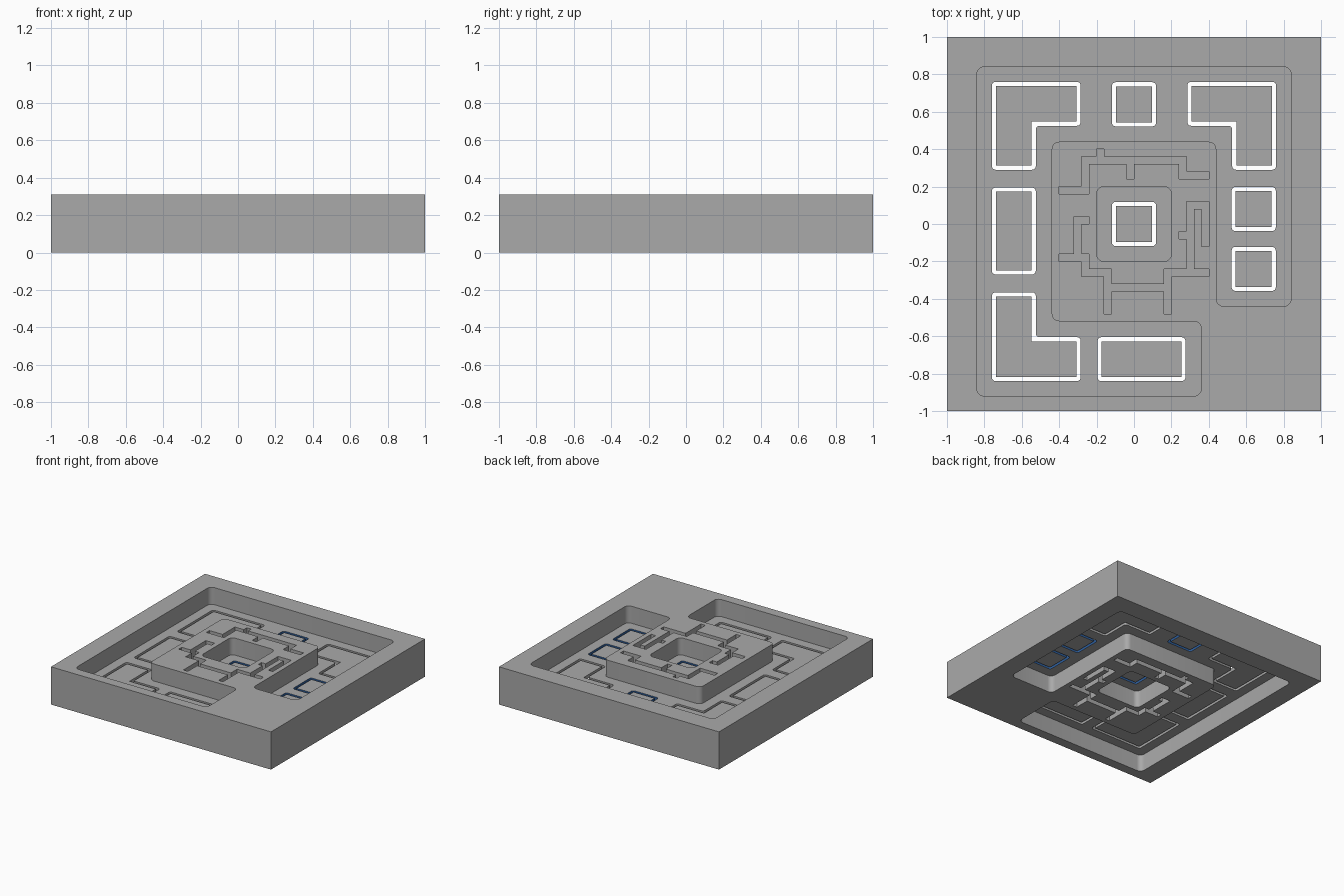
import bpy
import bmesh
from math import sin, cos, pi
from mathutils import Vector

cube = bpy.data.objects.get("Cube")
if cube:
    bpy.data.objects.remove(cube, do_unlink=True)

UNIT = 0.04      # layout grid step
HEIGHT = 0.31
FLOOR = 0.03     # floor plate thickness
GAP = 0.022      # width of the slots


def make_material(name, rgb):
    mat = bpy.data.materials.new(name)
    mat.use_nodes = True
    colour = (*rgb, 1)
    mat.diffuse_color = colour
    mat.node_tree.nodes["Principled BSDF"].inputs["Base Color"].default_value = colour
    return mat


grey = make_material("matte grey", (0.4, 0.4, 0.4))
blue = make_material("deep blue", (0.03, 0.12, 0.35))


def outline(steps, scale=UNIT):
    """Right-angled loop from alternating x and y values, counter-clockwise."""
    xs, ys = steps[::2], steps[1::2]
    pts = []
    for i, y in enumerate(ys):
        pts.append(Vector((xs[i], y)) * scale)
        pts.append(Vector((xs[(i + 1) % len(xs)], y)) * scale)
    area = sum(a.cross(b) for a, b in zip(pts, pts[1:] + pts[:1]))
    return pts if area > 0 else pts[::-1]


def directions(pts, i):
    """Unit vectors from a corner to the previous and next corners."""
    p = pts[i]
    return (pts[i - 1] - p).normalized(), (pts[(i + 1) % len(pts)] - p).normalized()


def inset(pts, d):
    result = []
    for i, p in enumerate(pts):
        a, b = directions(pts, i)
        n = Vector((a.y, -a.x)) + Vector((-b.y, b.x))
        result.append(p + n * d)
    return result


def rounded(pts, r, segments=6):
    result = []
    for i, p in enumerate(pts):
        a, b = directions(pts, i)
        for k in range(segments + 1):
            t = k * pi / 2 / segments
            result.append(p + r * (a + b) - r * (b * cos(t) + a * sin(t)))
    return result


def prism(name, loops, z, thickness):
    """Extruded plate; nested loops alternate between solid and hole."""
    curve = bpy.data.curves.new(name, "CURVE")
    curve.dimensions = "2D"
    curve.fill_mode = "BOTH"
    curve.extrude = thickness / 2
    for loop in loops:
        spline = curve.splines.new("POLY")
        spline.points.add(len(loop) - 1)
        for point, co in zip(spline.points, loop):
            point.co = (co.x, co.y, 0, 1)
        spline.use_cyclic_u = True
    temp = bpy.data.objects.new(name + " outline", curve)
    bpy.context.collection.objects.link(temp)
    bpy.context.view_layer.update()
    mesh = bpy.data.meshes.new_from_object(
        temp.evaluated_get(bpy.context.evaluated_depsgraph_get()))
    bpy.data.objects.remove(temp, do_unlink=True)
    bm = bmesh.new()
    bm.from_mesh(mesh)
    bmesh.ops.remove_doubles(bm, verts=bm.verts, dist=1e-5)
    bmesh.ops.recalc_face_normals(bm, faces=bm.faces)
    bmesh.ops.translate(bm, verts=bm.verts, vec=(0, 0, z))
    bm.to_mesh(mesh)
    bm.free()
    mesh.materials.clear()
    mesh.materials.append(grey)
    mesh.materials.append(blue)
    for poly in mesh.polygons:
        poly.material_index = 0
    obj = bpy.data.objects.new(name, mesh)
    bpy.context.collection.objects.link(obj)
    bpy.ops.object.select_all(action="DESELECT")
    obj.select_set(True)
    bpy.context.view_layer.objects.active = obj
    bpy.ops.object.shade_smooth_by_angle()
    return obj


# Block with a winding channel, a centre pocket and two maze grooves
channel = outline([-21, 21, 21, -11, 11, 11, -11, -13, 9, -23])
pocket = outline([-5, -5, 5, 5])
back_groove = outline([-10, 5, -7, 9, -5, 10, -4, 9, 7, 7, 10, 6, 6, 8, 0, 6,
                       -1, 8, -6, 4])
front_groove = outline([8, 2, 9, -3, 10, 3, 7, -1, 6, -2, 7, -6, 4, -8, -3, -6,
                        -6, -4, -7, 0, -6, 1, -8, -4, -10, -5, -7, -7, -4, -12,
                        -3, -9, 4, -12, 5, -7, 10, -6])
prism("block", [outline([-25, -25, 25, 25]), rounded(channel, UNIT),
                rounded(pocket, UNIT), back_groove, front_groove],
      HEIGHT / 2, HEIGHT)

# Slots cut around the square, oblong and corner shapes of the floor
square_centres = [(0, 0), (0, 0.64), (0.64, 0.08), (0.64, -0.24)]
S = 0.118
slots = [outline([x - S, y - S, x + S, y + S], 1) for x, y in square_centres]
slots.append(outline([-0.76, -0.27, -0.525, 0.195], 1))
slots.append(outline([-0.195, -0.84, 0.275, -0.605], 1))
for side in (-1, 1):
    slots.append(outline([side * 0.76, 0.76, side * 0.285, 0.525,
                          side * 0.525, 0.29], 1))
slots.append(outline([-0.76, -0.84, -0.285, -0.605, -0.525, -0.365], 1))

loops = [outline([-24, -24, 24, 24])]
for slot in slots:
    loops += [rounded(slot, 0.02, 4), inset(slot, GAP)]
floor = prism("slotted_floor", loops, HEIGHT / 2, FLOOR)

# Blue slot walls around the squares
for poly in floor.data.polygons:
    c = poly.center
    if abs(poly.normal.z) < 0.5 and any(
            max(abs(c.x - x), abs(c.y - y)) < S + 0.01 for x, y in square_centres):
        poly.material_index = 1
